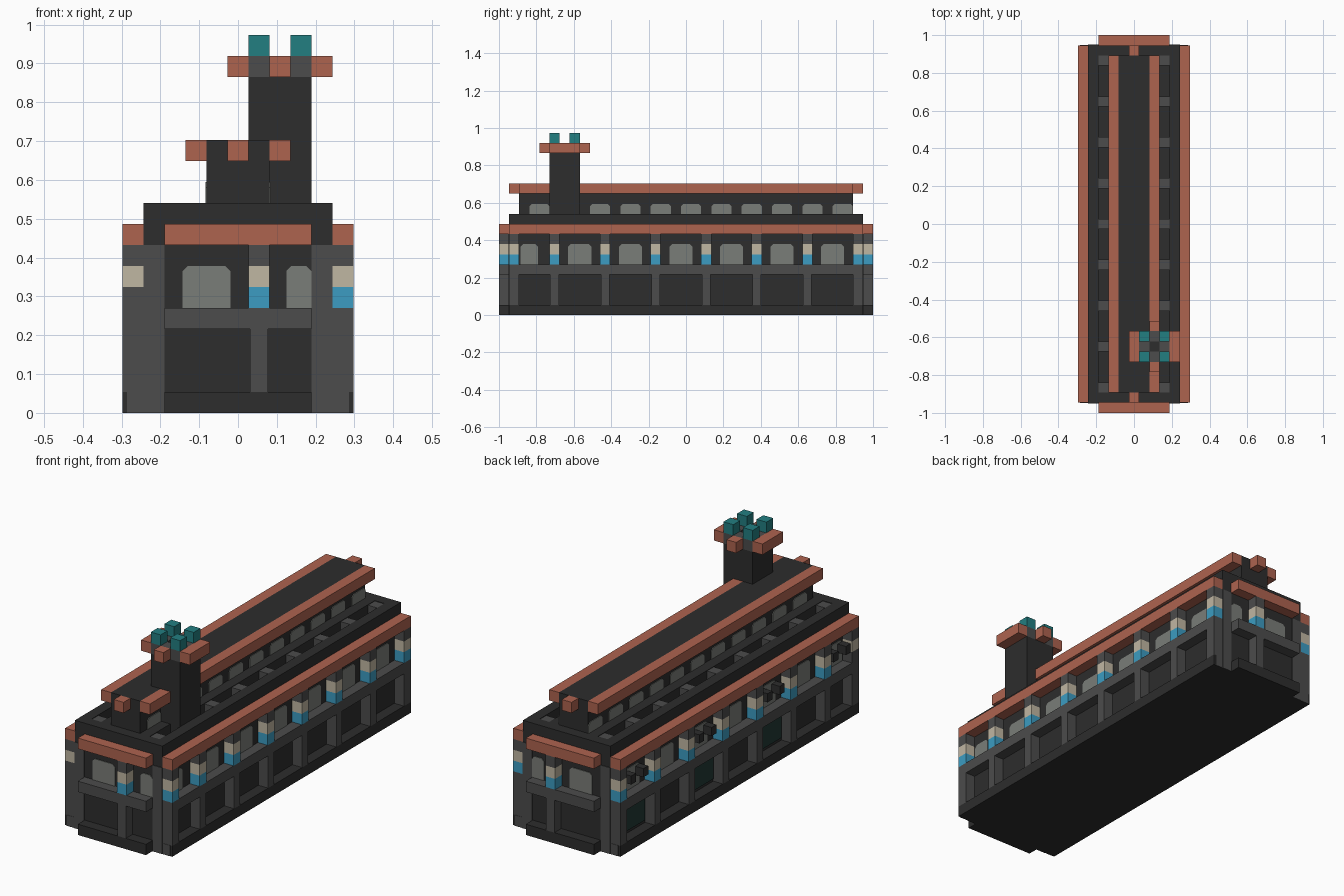
import bpy

if "Cube" in bpy.data.objects:
    bpy.data.objects.remove(bpy.data.objects["Cube"])

U = 2 / 37  # one building block


def material(name, *rgb):
    col = [((c / 255 + 0.055) / 1.055) ** 2.4 for c in rgb] + [1]
    m = bpy.data.materials.new(name)
    m.use_nodes = True
    m.diffuse_color = col
    m.node_tree.nodes["Principled BSDF"].inputs["Base Color"].default_value = col
    return m


DARK = material("charcoal", 45, 45, 45)
GRAY = material("mid gray", 76, 76, 76)
RED = material("terracotta", 174, 99, 79)
CREAM = material("cream", 192, 183, 162)
BLUE = material("blue", 60, 156, 194)
TEAL = material("teal", 34, 126, 129)
GLASS = material("window gray", 122, 125, 120)
GREEN = material("dark green", 32, 56, 53)


def make(name, mat, verts, faces):
    me = bpy.data.meshes.new(name)
    me.from_pydata([(x * U, y * U, z * U) for x, y, z in verts], [], faces)
    me.materials.append(mat)
    ob = bpy.data.objects.new(name, me)
    bpy.context.collection.objects.link(ob)
    return ob


def boxes(name, mat, items):
    """One object made of boxes, each given as (x range, y range, z range)."""
    verts, faces = [], []
    for xs, ys, zs in items:
        n = len(verts)
        verts += [(x, y, z) for x in sorted(xs) for y in sorted(ys) for z in sorted(zs)]
        for f in ((0, 1, 3, 2), (4, 6, 7, 5), (0, 4, 5, 1),
                  (2, 3, 7, 6), (0, 2, 6, 4), (1, 5, 7, 3)):
            faces.append([n + i for i in f])
    return make(name, mat, verts, faces)


def around(c, w=1):
    return (c - w / 2, c + w / 2)


def windows(name, items, z0, z1, along_y):
    """Thin plates with clipped upper corners; items are (centre, width, wall, side)."""
    verts, faces = [], []
    for c, w, wall, s in items:
        n = len(verts)
        h, k = w / 2, 0.25
        outline = [(-h, z0), (h, z0), (h, z1 - k), (h - k, z1), (k - h, z1), (-h, z1 - k)]
        for d in (wall * s, (wall + 0.06) * s):
            verts += [(d, c + a, z) if along_y else (c + a, d, z) for a, z in outline]
        faces += [[n + i for i in range(6)][::-1], [n + 6 + i for i in range(6)]]
        faces += [[n + i, n + (i + 1) % 6, n + 6 + (i + 1) % 6, n + 6 + i] for i in range(6)]
    make(name, GLASS, verts, faces)


SIDES = (-1, 1)
LONG = (-16.5, 16.5)
FULL = (-17.5, 17.5)
ENDS = (-3.5, 3.5)
COLS = [-17] + list(range(-13, 18, 5))
BAYS = [(a + b) / 2 for a, b in zip(COLS, COLS[1:])]
BAYS[0] = -15.5


def sx(s, a=4.5, b=5.5):
    return (s * a, s * b)


def sy(s, a=17.5, b=18.5):
    return (s * a, s * b)


# Main body and plinth
boxes("main_body", DARK, [((-4.5, 4.5), FULL, (0, 9))])
boxes("plinth", DARK, [(sx(s), FULL, (0, 1)) for s in SIDES]
      + [(ENDS, sy(s), (0, 1)) for s in SIDES])

# Belt course and cornice
for name, mat, z in (("belt_course", GRAY, (4, 5)), ("cornice", RED, (8, 9))):
    boxes(name, mat, [(sx(s), FULL, z) for s in SIDES]
          + [(ENDS, sy(s), z) for s in SIDES])

# Columns with blue and cream bands
for name, mat, z, w in (("column_shaft", GRAY, (1, 4), 0.86), ("column_blue_band", BLUE, (5, 6), 1),
                        ("column_cream_band", CREAM, (6, 7), 1), ("column_capital", GRAY, (7, 8), 1)):
    items = [(around(1, w), sy(s), z) for s in SIDES]
    for s in SIDES:
        for y in COLS:
            if mat is BLUE and s < 0 and y == -17:
                continue
            items.append((sx(s), around(y, 1 if abs(y) == 17 else w), z))
    boxes(name, mat, items)
boxes("plain_column_band", GRAY, [(sx(-1), around(-17), (5, 6))])

# Corner facings between the side and end walls
boxes("corner_facing", GRAY, [(sx(s, 3.5, 4.5), sy(t, 17.5, 17.56), (0, 8)) for s in SIDES for t in SIDES])
boxes("corner_foot", GRAY, [(sx(s, 4.5, 5.3), sy(t, 17.5, 17.53), (0, 1)) for s in SIDES for t in SIDES])

# Main windows
windows("side_window", [(y, 1.7 if y == BAYS[0] else 2.3, 4.5, s) for y in BAYS for s in SIDES],
        5, 7, True)
windows("end_window", [(-1.5, 2.3, 17.5, s) for s in SIDES] + [(2.9, 1.2, 17.5, s) for s in SIDES],
        5, 7, False)

# Shop panels and brackets on the right side
boxes("shop_panel", GREEN, [((-4.62, -4.5), around(y, 3.8), (1.3, 3.8)) for y in (14.5, 4.5, -5.5)])
boxes("bracket", DARK, [((-5.4, -4.5), around(y + d, 0.7), (6, 6.8))
                        for y in (14.5, 4.5, -5.5, -15.2) for d in (-0.9, 0.9)])

# Parapet, deck and skylight wells
boxes("parapet", DARK, [(sx(s, 3.5, 4.5), FULL, (9, 10)) for s in SIDES]
      + [(ENDS, sy(s, 16.5, 17.5), (9, 10)) for s in SIDES])
boxes("deck", DARK, [((-2.5, 2.5), LONG, (9, 10))])
boxes("well_bar", GRAY, [(sx(s, 2.5, 3.5), around(y), (9, 9.95))
                         for s in SIDES for y in range(-16, 17, 4)])

# Raised upper storey with eaves
boxes("upper_storey", DARK, [((-1.5, 1.5), LONG, (10, 13))])
boxes("eaves", RED, [(sx(s, 1.5, 2.5), LONG, (12, 13)) for s in SIDES]
      + [((-0.5, 0.5), sy(s, 16.5, 17.5), (12, 13)) for s in SIDES])
windows("upper_window", [(-14.5 + 3 * i, 2, 1.5, s) for i in range(11) for s in SIDES],
        10, 11, True)

# Chimney with collar and pots
cx, cy = 2, -12
boxes("chimney", DARK, [(around(cx, 3), around(cy, 3), (9, 16)),
                        (around(cx), around(cy), (16, 16.9))])
boxes("chimney_cap", GRAY, [(around(cx + a), around(cy + b), (16, 17))
                            for a in (-1, 0, 1) for b in (-1, 0, 1) if a or b])
boxes("chimney_collar", RED, [(around(cx + 2 * s), around(cy, 3), (16, 17)) for s in SIDES]
      + [(around(cx), around(cy + 2 * s), (16, 17)) for s in SIDES])
boxes("chimney_pot", TEAL, [(around(cx + a), around(cy + b), (17, 18)) for a in SIDES for b in SIDES])
